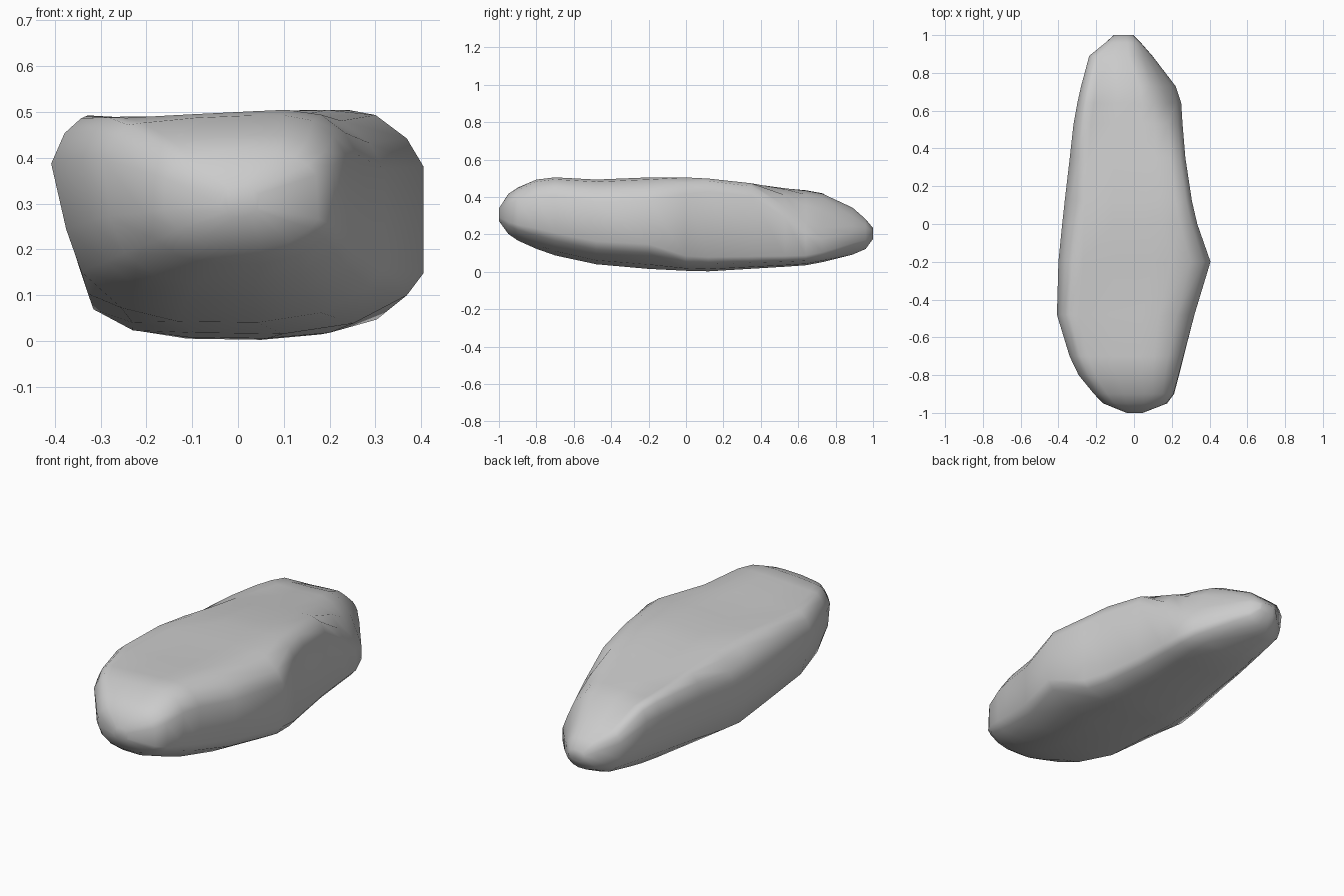
import bpy, bmesh, math

# Unit cross-section of the boulder (u across, v up), going round over the top
SECTION = [(0, .72), (.04, .84), (.09, .935), (.16, .955), (.38, .96), (.62, .98),
           (.74, .995), (.87, .975), (.955, .88), (1, .76), (1, .29), (.955, .19),
           (.81, .055), (.62, .005), (.38, .01), (.21, .055), (.09, .18), (.045, .4)]

# Stations from front to back: y, left x, right x, bottom z, top z, roundness
STATIONS = [(-1.0, -.04, .05, .27, .34, 1), (-.95, -.17, .185, .20, .42, .7),
            (-.90, -.22, .22, .165, .455, .45), (-.80, -.30, .245, .12, .50, .3),
            (-.70, -.345, .267, .085, .51, .15), (-.48, -.408, .32, .038, .50, 0),
            (-.20, -.40, .405, .013, .512, 0), (0, -.38, .335, .003, .512, 0),
            (.12, -.367, .307, 0, .506, 0), (.35, -.34, .272, .014, .48, 0),
            (.53, -.32, .257, .025, .455, 0), (.64, -.30, .25, .033, .442, 0),
            (.73, -.28, .22, .05, .425, 0), (.89, -.24, .10, .09, .348, .2),
            (.96, -.155, .04, .12, .285, .5), (1.0, -.11, .0, .175, .235, 1)]

# Dents and bulges: section index -> weight, and (y, height shift) along the body
BULGES = [
    # right shoulder: high behind the side bump, then cut away towards the tail
    ({6: .2, 7: .6, 8: 1, 9: 1.1}, [(-.7, 0), (-.45, -.03), (-.2, -.02), (.1, .08), (.35, .07),
                                    (.5, -.08), (.64, -.32), (.75, -.4), (.9, -.33), (1, 0)]),
    # left shoulder: dips in the middle
    ({0: .6, 1: 1, 2: .6}, [(-.95, 0), (-.65, .06), (-.25, .06), (.12, -.06), (.45, .06), (.7, .1), (.95, 0)]),
    # right lower edge: wall reaches further down at the back
    ({10: 1, 11: .8, 12: .2}, [(-.8, 0), (-.48, -.02), (-.2, -.02), (0, -.13), (.7, -.16), (.95, -.03)]),
    # left lower edge: fuller in the middle, drawn in at both ends
    ({15: .3, 16: 1, 17: .7}, [(-.85, 0), (-.5, .07), (-.2, 0), (0, -.05), (.3, 0), (.6, .05), (.9, 0)]),
]


def interpolate(curve, y):
    """Linear value of a (y, value) curve, zero beyond its ends."""
    for (a, p), (b, q) in zip(curve, curve[1:]):
        if a <= y <= b:
            return p + (q - p) * (y - a) / (b - a)
    return 0


def ring_point(i, station):
    """Place a section point: apply bulges, then blend towards an ellipse."""
    y, x0, x1, z0, z1, rnd = station
    u, v = SECTION[i]
    shift = sum(w.get(i, 0) * interpolate(curve, y) for w, curve in BULGES)
    a = math.atan2(v - .5, u - .5)
    if shift:
        v = min(max(v + shift, .01), .985)
    u += (.5 + .5 * math.cos(a) - u) * rnd
    v += (.5 + .5 * math.sin(a) - v) * rnd
    return (x0 + (x1 - x0) * u, y, z0 + (z1 - z0) * v)


# Loft the stations into one closed body
bm = bmesh.new()
n = len(SECTION)
rings = [[bm.verts.new(ring_point(i, s)) for i in range(n)] for s in STATIONS]
for a, b in zip(rings, rings[1:]):
    for i in range(n):
        j = (i + 1) % n
        bm.faces.new((a[i], a[j], b[j], b[i]))
bm.faces.new(rings[0])
bm.faces.new(rings[-1])
bmesh.ops.recalc_face_normals(bm, faces=bm.faces)
for f in bm.faces:
    f.smooth = True

mesh = bpy.data.meshes.new("boulder")
bm.to_mesh(mesh)
bm.free()
boulder = bpy.data.objects.new("boulder", mesh)
bpy.context.collection.objects.link(boulder)
